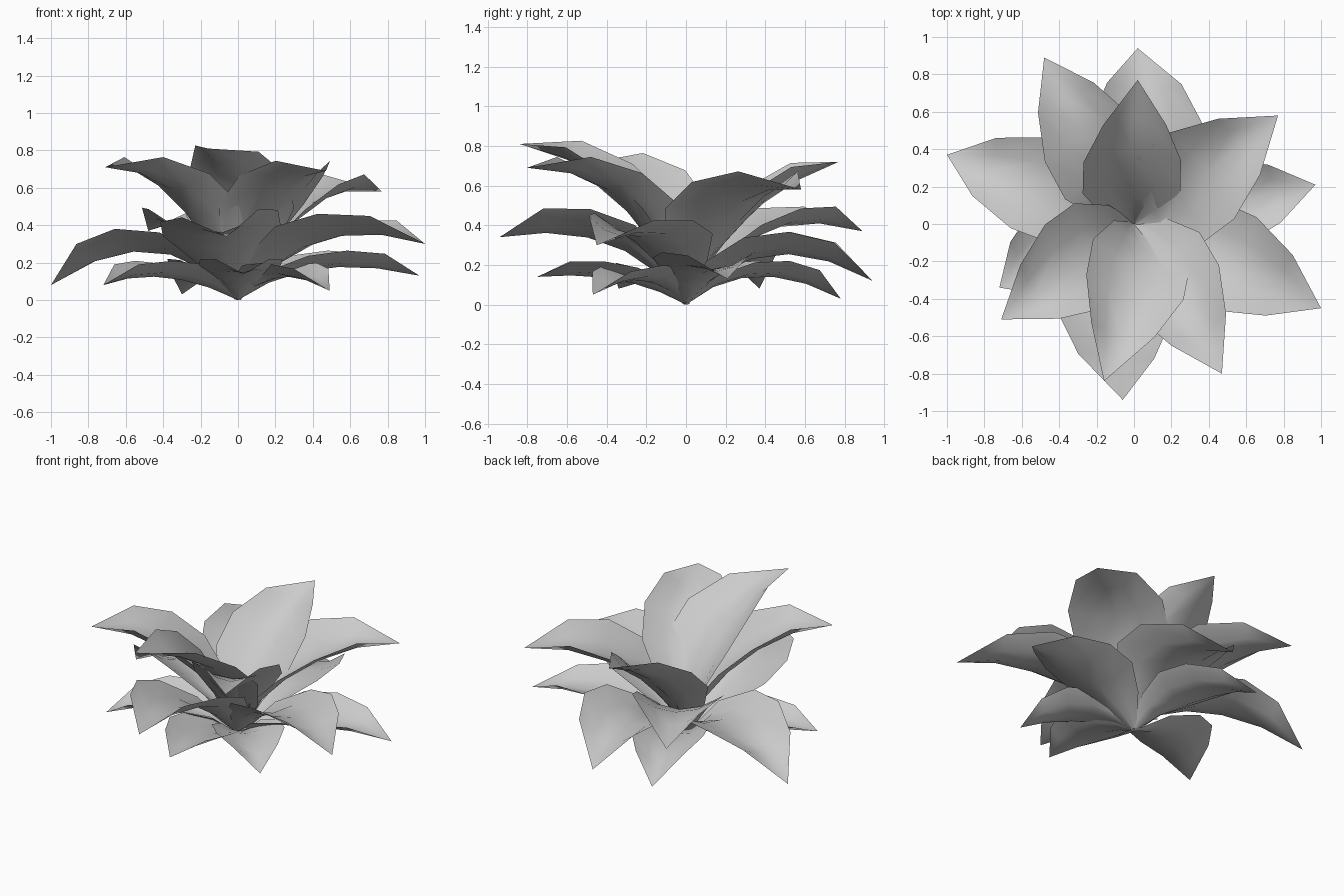
import bpy, math
from mathutils import Vector, Matrix

if "Cube" in bpy.data.objects:
    bpy.data.objects.remove(bpy.data.objects["Cube"])

# Half-width of a leaf at each station from stalk to tip
WIDTHS = [0.015, 0.16, 0.275, 0.275, 0.178, 0.0]
CUP = 0.10          # how far the leaf edges curl up
ACROSS = [-1, -0.5, 0, 0.5, 1]


def leaf(name, tip, ctrl_r, ctrl_z, width=1.0, yaw=0, roll=0):
    """Cupped, pointed leaf along a quadratic midrib from the root to its tip."""
    base, tip = Vector((0, 0, 0.0)), Vector(tip)
    flat = Vector((tip.x, tip.y, 0))
    ctrl = Matrix.Rotation(math.radians(yaw), 3, 'Z') @ (flat * ctrl_r)
    ctrl.z = ctrl_z
    verts, faces = [], []
    n, m = len(WIDTHS) - 1, len(ACROSS)
    for i, w in enumerate(WIDTHS):
        t = i / n
        p = base * (1 - t) ** 2 + ctrl * 2 * t * (1 - t) + tip * t * t
        tangent = ((ctrl - base) * (1 - t) + (tip - ctrl) * t).normalized()
        side = Vector((-flat.y, flat.x, 0)).normalized()
        side = Matrix.Rotation(math.radians(roll), 3, tangent) @ side
        normal = tangent.cross(side).normalized()
        if i == n:
            verts.append(p)
            break
        for u in ACROSS:
            verts.append(p + side * u * w * width
                         + normal * CUP * u * u * width * min(1, w / 0.2))
    for i in range(n - 1):
        for j in range(m - 1):
            a = i * m + j
            faces.append((a, a + m, a + m + 1, a + 1))
    last = (n - 1) * m
    for j in range(m - 1):
        faces.append((last + j, n * m, last + j + 1))
    mesh = bpy.data.meshes.new(name)
    mesh.from_pydata(verts, [], faces)
    for poly in mesh.polygons:
        poly.use_smooth = True
    ob = bpy.data.objects.new(name, mesh)
    bpy.context.collection.objects.link(ob)


# Each ring: tip position, midrib control (radius share, height), width, yaw, roll
rings = {
    "upper_leaf": [
        ((0.02, 0.77, 0.72), 0.32, 0.53, 0.95, 12, 4),
        ((-0.16, -0.84, 0.81), 0.24, 0.66, 0.98, 36, -6),
        ((-0.71, -0.51, 0.71), 0.30, 0.70, 1.0, 0, 0),
        ((0.77, 0.58, 0.58), 0.30, 0.65, 1.05, -5, 0),
        ((0.47, -0.80, 0.69), 0.30, 0.69, 0.95, 8, 0),
    ],
    "middle_leaf": [
        ((-0.48, 0.89, 0.37), 0.36, 0.54, 0.95, 0, 0),
        ((1.00, -0.45, 0.30), 0.38, 0.49, 1.0, 6, -4),
        ((-0.06, -0.94, 0.34), 0.38, 0.45, 1.15, -20, 6),
        ((-1.00, 0.37, 0.08), 0.42, 0.48, 0.95, 0, 6),
        ((0.02, 0.94, 0.12), 0.42, 0.44, 1.12, -18, 0),
    ],
    "lower_leaf": [
        ((0.97, 0.21, 0.13), 0.40, 0.27, 0.88, 0, 0),
        ((-0.72, -0.34, 0.08), 0.50, 0.20, 0.85, -20, 0),
        ((-0.30, 0.78, 0.03), 0.42, 0.27, 0.8, 0, 0),
        ((0.03, -0.75, 0.14), 0.42, 0.18, 0.8, 0, 0),
        ((0.49, -0.47, 0.05), 0.42, 0.22, 0.75, 0, 0),
    ],
}
for ring, leaves in rings.items():
    for k, (tip, cr, cz, w, yaw, roll) in enumerate(leaves):
        leaf(f"{ring}_{k + 1}", tip, cr, cz, w, yaw, roll)
